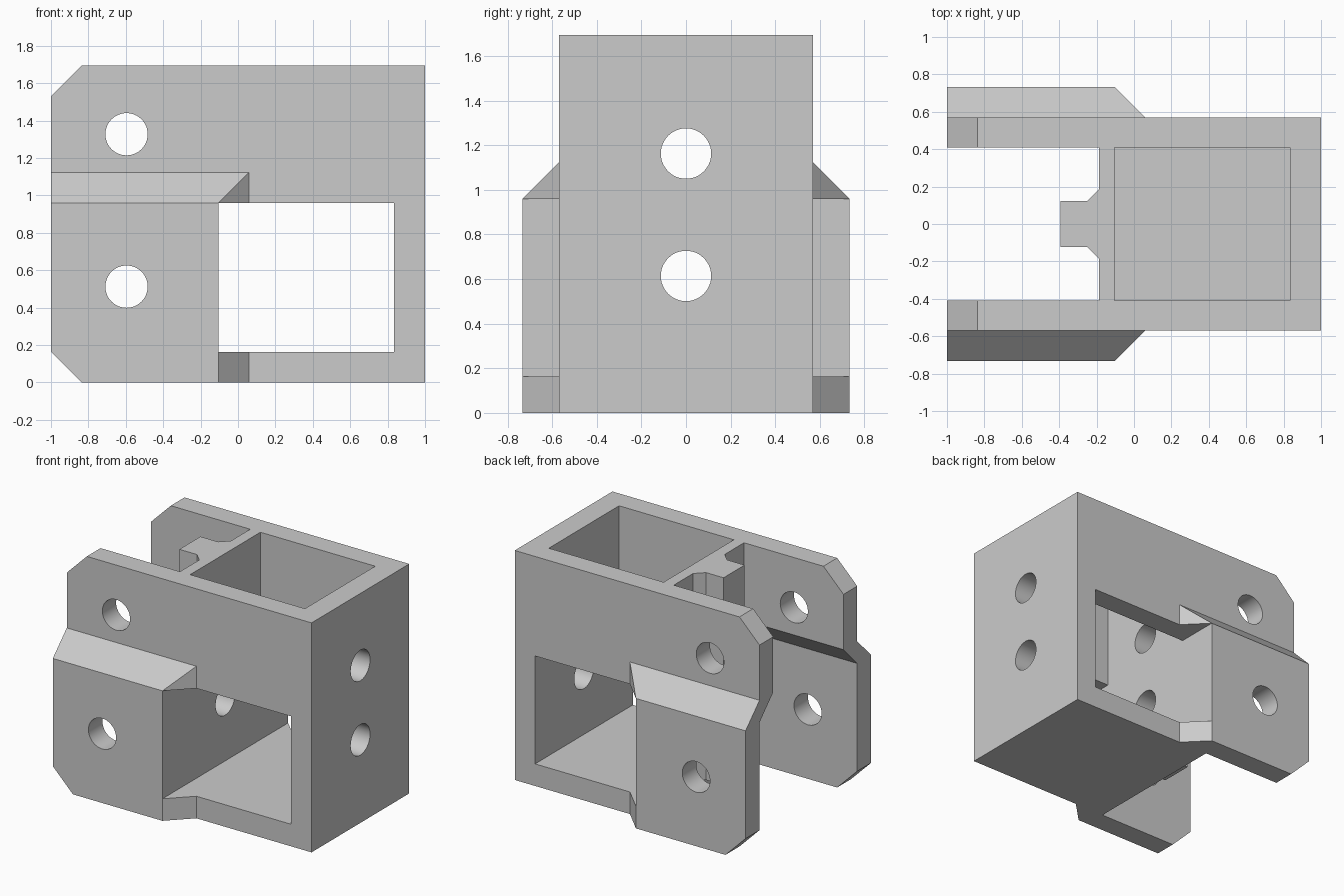
import bpy, bmesh, math
from mathutils import Matrix, Vector

if "Cube" in bpy.data.objects:
    bpy.data.objects.remove(bpy.data.objects["Cube"], do_unlink=True)

# Main dimensions
HALF_Y, INNER_Y, FLARE_Y = 0.57, 0.41, 0.733
TOP, FLOOR, LEDGE, RAMP = 1.695, 0.163, 0.96, 1.123
BAY_X0, BAY_X1, SLOT_X, CHAMFER = -0.104, 0.834, -0.187, 0.164
HOLE_R = 0.113

grey = bpy.data.materials.new("plain grey")
grey.use_nodes = True
grey.diffuse_color = (0.6, 0.6, 0.6, 1)
grey.node_tree.nodes["Principled BSDF"].inputs["Base Color"].default_value = (0.6, 0.6, 0.6, 1)


def solid(name, points):
    """Convex solid around a set of points."""
    bm = bmesh.new()
    verts = [bm.verts.new(p) for p in points]
    bmesh.ops.convex_hull(bm, input=verts)
    bmesh.ops.dissolve_limit(bm, angle_limit=0.01, verts=bm.verts, edges=bm.edges)
    return finish(name, bm)


def finish(name, bm):
    bmesh.ops.recalc_face_normals(bm, faces=bm.faces)
    mesh = bpy.data.meshes.new(name)
    bm.to_mesh(mesh)
    bm.free()
    mesh.materials.append(grey)
    obj = bpy.data.objects.new(name, mesh)
    bpy.context.collection.objects.link(obj)
    return obj


def prism(name, outline, place, lo, hi):
    """Extrude an outline; place(a, b, depth) gives the 3D point."""
    bm = bmesh.new()
    face = bm.faces.new([bm.verts.new(place(a, b, lo)) for a, b in outline])
    out = bmesh.ops.extrude_face_region(bm, geom=[face])
    step = Vector(place(0, 0, hi)) - Vector(place(0, 0, lo))
    moved = [g for g in out["geom"] if isinstance(g, bmesh.types.BMVert)]
    bmesh.ops.translate(bm, verts=moved, vec=step)
    return finish(name, bm)


def box(name, x0, x1, y, z0, z1):
    return solid(name, [(a, b, c) for a in (x0, x1) for b in (-y, y) for c in (z0, z1)])


def drill(axis, centre):
    bm = bmesh.new()
    turn = Matrix.Rotation(math.pi / 2, 4, axis)
    bmesh.ops.create_cone(bm, cap_ends=True, segments=48, radius1=HOLE_R, radius2=HOLE_R,
                          depth=3, matrix=Matrix.Translation(centre) @ turn)
    return finish("drill", bm)


def combine(target, tool, operation):
    mod = target.modifiers.new(operation, "BOOLEAN")
    mod.operation, mod.solver, mod.object = operation, "EXACT", tool
    bpy.context.view_layer.objects.active = target
    bpy.ops.object.modifier_apply(modifier=mod.name)
    bpy.data.objects.remove(tool, do_unlink=True)


# Block with a flared cheek on each side
bracket = box("bracket_body", -1, 1, HALF_Y, 0, TOP)
tip_x = BAY_X0 + FLARE_Y - HALF_Y
for side in (-1, 1):
    cheek = [(x, side * y, z) for x in (-1, tip_x) for y in (0.5, HALF_Y) for z in (0, RAMP)]
    cheek += [(x, side * FLARE_Y, z) for x in (-1, BAY_X0) for z in (0, LEDGE)]
    combine(bracket, solid("cheek", cheek), "UNION")

# Fork slot, stepping wider below the ramp
half = [(HALF_Y, -0.2), (HALF_Y, LEDGE), (INNER_Y, RAMP), (INNER_Y, 2)]
outline = half + [(-y, z) for y, z in reversed(half)]
combine(bracket, prism("slot", outline, lambda a, b, d: (d, a, b), -1.2, SLOT_X), "DIFFERENCE")

# Vertical well and the side window through the bay
combine(bracket, box("well", BAY_X0, BAY_X1, INNER_Y, FLOOR, 2), "DIFFERENCE")
combine(bracket, box("window", BAY_X0, BAY_X1, 1, FLOOR, LEDGE), "DIFFERENCE")

# Key rib on the divider wall, with a flared root
half = [(-0.14, 0.185), (SLOT_X, 0.185), (-0.249, 0.123), (-0.393, 0.123)]
outline = half + [(x, -y) for x, y in reversed(half)]
combine(bracket, prism("rib", outline, lambda a, b, d: (a, b, d), FLOOR, TOP), "UNION")

# Chamfered fork corners, top and bottom
for z, up in ((0, -1), (TOP, 1)):
    corner = [(-1 - CHAMFER, z), (-1 - CHAMFER, z + 2 * up * CHAMFER),
              (-1 + 3 * CHAMFER, z + 2 * up * CHAMFER), (-1, z - up * CHAMFER)]
    combine(bracket, prism("corner", [corner[0], corner[1], corner[2], corner[3],
            (-1 - CHAMFER, z - 2 * up * CHAMFER)], lambda a, b, d: (a, d, b), -1, 1), "DIFFERENCE")

# Bolt holes across the fork and along the body
for z in (0.512, 1.327):
    combine(bracket, drill("X", (-0.596, 0, z)), "DIFFERENCE")
for z in (0.614, 1.163):
    combine(bracket, drill("Y", (0, 0, z)), "DIFFERENCE")

# Merge leftover flat seams and shade the hole walls smooth
bm = bmesh.new()
bm.from_mesh(bracket.data)
bmesh.ops.remove_doubles(bm, verts=bm.verts, dist=0.0001)
bmesh.ops.dissolve_limit(bm, angle_limit=0.01, verts=bm.verts, edges=bm.edges)
bm.to_mesh(bracket.data)
bm.free()
bpy.ops.object.select_all(action="DESELECT")
bracket.select_set(True)
bpy.context.view_layer.objects.active = bracket
bpy.ops.object.shade_smooth_by_angle(angle=math.radians(20))
